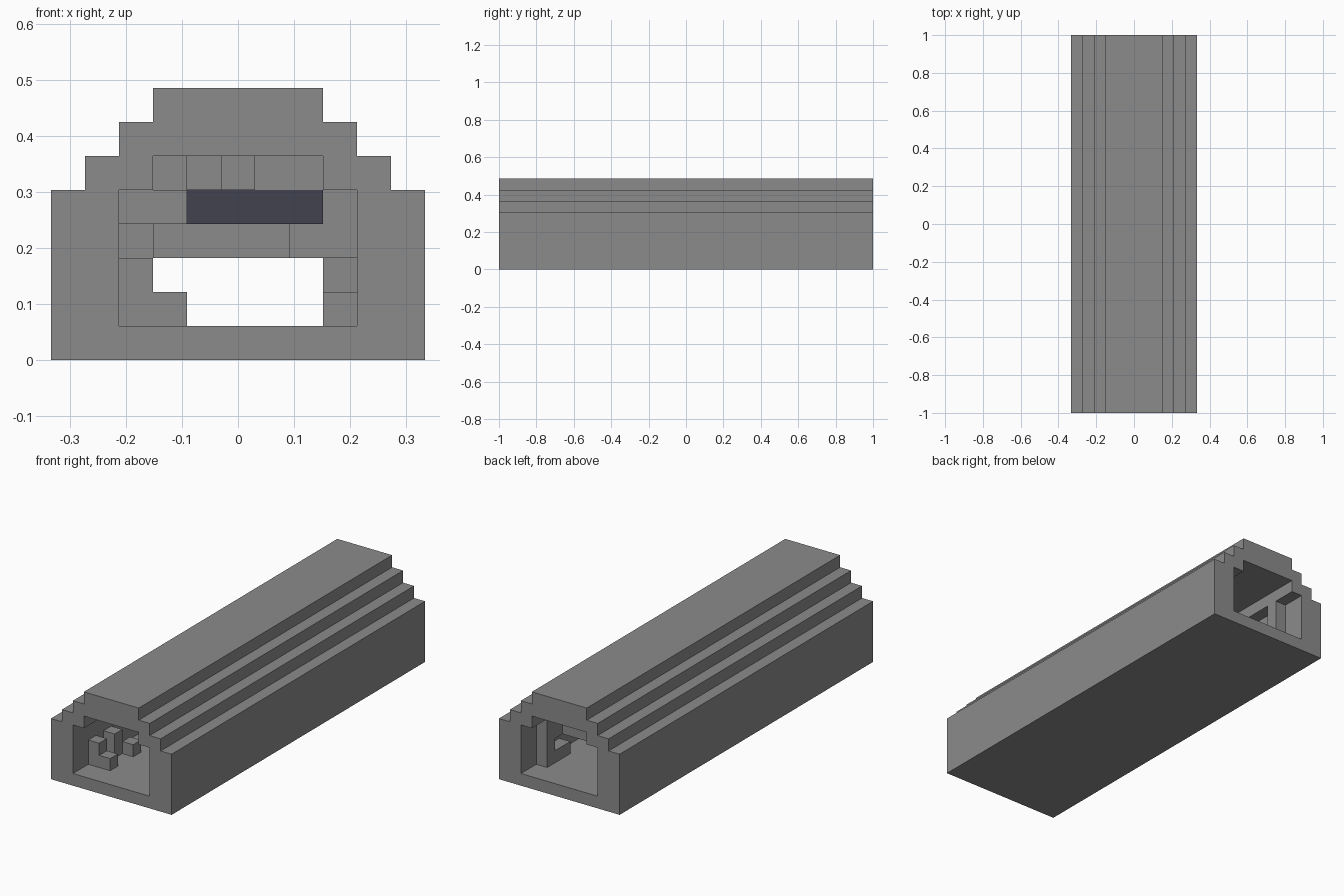
import bpy, bmesh
from mathutils import Vector

cube = bpy.data.objects.get("Cube")
if cube:
    bpy.data.objects.remove(cube, do_unlink=True)

V = 2 / 33      # edge of one block
N = 33          # blocks along the length


def material(name, rgb):
    m = bpy.data.materials.new(name)
    m.use_nodes = True
    m.diffuse_color = (*rgb, 1)
    m.node_tree.nodes["Principled BSDF"].inputs["Base Color"].default_value = (*rgb, 1)
    return m


stone = material("grey stone", (0.26, 0.26, 0.26))
navy = material("dark navy", (0.055, 0.055, 0.08))


def finish(name, bm, mat):
    bmesh.ops.recalc_face_normals(bm, faces=bm.faces)
    me = bpy.data.meshes.new(name)
    bm.to_mesh(me)
    bm.free()
    me.materials.append(mat)
    ob = bpy.data.objects.new(name, me)
    bpy.context.collection.objects.link(ob)
    return ob


# Stepped tunnel shell: half section extruded along y, then mirrored
half = [(0, 0), (5.5, 0), (5.5, 5), (4.5, 5), (4.5, 6), (3.5, 6), (3.5, 7), (2.5, 7),
        (2.5, 8), (0, 8), (0, 6), (2.5, 6), (2.5, 5), (3.5, 5), (3.5, 1), (0, 1)]
bm = bmesh.new()
face = bm.faces.new([bm.verts.new((x * V, -1, z * V)) for x, z in half])
ext = bmesh.ops.extrude_face_region(bm, geom=[face], use_keep_orig=True)
bmesh.ops.translate(bm, vec=(0, 2, 0),
                    verts=[g for g in ext["geom"] if isinstance(g, bmesh.types.BMVert)])
seam = [f for f in bm.faces if all(abs(v.co.x) < 1e-5 for v in f.verts)]
bmesh.ops.delete(bm, geom=seam, context='FACES')
shell = finish("tunnel_shell", bm, stone)
mirror = shell.modifiers.new("Mirror", 'MIRROR')
mirror.use_axis[0] = True


def block(name, cols, rows, depth, mat=stone):
    """Box over inclusive block ranges; negative depth counts from the back."""
    d0, d1 = [d if d >= 0 else N + d for d in depth]
    lo = Vector(((cols[0] - .5) * V, d0 * V - 1, rows[0] * V))
    hi = Vector(((cols[1] + .5) * V, (d1 + 1) * V - 1, (rows[1] + 1) * V))
    bm = bmesh.new()
    bmesh.ops.create_cube(bm, size=1)
    for v in bm.verts:
        v.co = [(a + b) / 2 + c * (b - a) for a, b, c in zip(lo, hi, v.co)]
    return finish(name, bm, mat)


# Blocks along the wall by the front entrance
block("front_wall_block", (-3, -3), (1, 2), (2, 2))
block("front_floor_block", (-2, -2), (1, 1), (2, 2))
block("inner_wall_block", (-3, -3), (1, 2), (4, 4))
block("inner_floor_block", (-2, -2), (1, 1), (5, 5))
block("upper_wall_block", (-3, -2), (4, 4), (9, 9))

# Ceiling blocks and the dark panel in the middle
for i, (cols, d) in enumerate([((-2, -2), 12), ((-1, -1), 14), ((0, 0), 13), ((1, 2), 16)]):
    block(f"ceiling_block_{i + 1}", cols, (5, 5), (d, d))
block("dark_panel", (-1, 2), (4, 4), (16, 16), navy)

# Posts, steps and cross beam by the back entrance
block("back_left_post", (3, 3), (1, 4), (-3, -3))
block("back_left_step", (3, 3), (1, 1), (-5, -4))
block("back_left_bracket", (3, 3), (3, 4), (-6, -4))
block("back_right_post", (-3, -3), (1, 4), (-3, -3))
block("cross_beam", (-2, 1), (3, 3), (-5, -5))
block("beam_end", (2, 2), (3, 3), (-6, -5))
